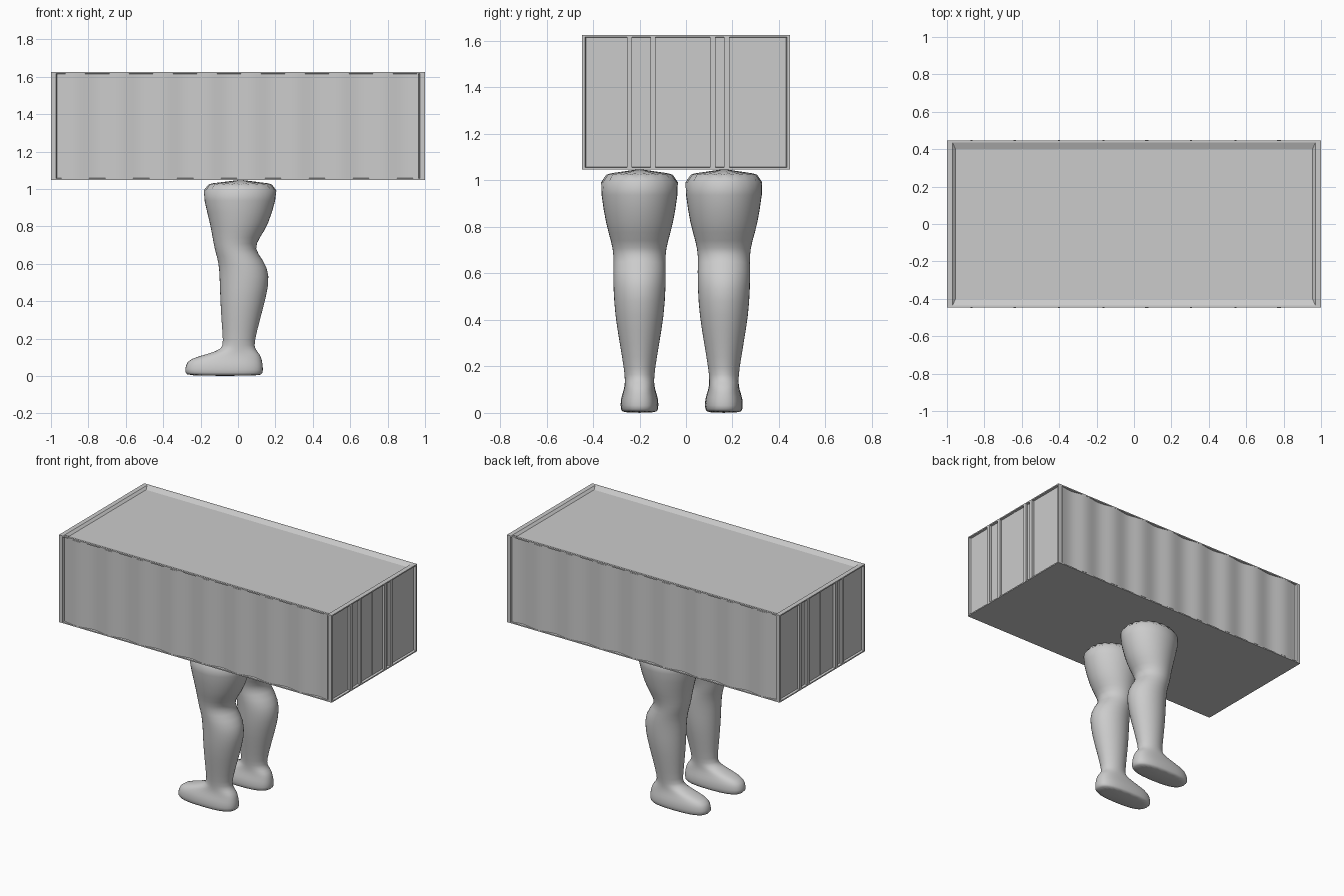
import bpy, bmesh, math
from mathutils import Vector

old = bpy.data.objects.get("Cube")
if old:
    bpy.data.objects.remove(old, do_unlink=True)

grey = bpy.data.materials.new("plain grey")
grey.use_nodes = True
COLOUR = (0.6, 0.6, 0.6, 1)
grey.diffuse_color = COLOUR
grey.node_tree.nodes["Principled BSDF"].inputs["Base Color"].default_value = COLOUR

HALF = Vector((1, 0.447, 0.289))
CENTRE = Vector((0, 0, 1.336))


def finish(name, bm, smooth=False):
    bmesh.ops.recalc_face_normals(bm, faces=bm.faces)
    mesh = bpy.data.meshes.new(name)
    bm.to_mesh(mesh)
    bm.free()
    mesh.materials.append(grey)
    ob = bpy.data.objects.new(name, mesh)
    bpy.context.collection.objects.link(ob)
    for p in mesh.polygons:
        p.use_smooth = smooth
    return ob


def box(name, centre, size):
    bm = bmesh.new()
    bmesh.ops.create_cube(bm, size=1)
    for v in bm.verts:
        v.co = Vector(centre) + v.co * Vector(size)
    return finish(name, bm)


def recess(bm, face, rim, floor, depth):
    """Inset a face to a rim margin, then slope down to a recessed floor."""
    n = face.normal.copy()
    axis = max(range(3), key=lambda i: abs(n[i]))
    for margin, drop in ((rim, 0), (floor, depth)):
        bmesh.ops.inset_individual(bm, faces=[face], thickness=0.002)
        for v in face.verts:
            for i in range(3):
                inner = HALF[i] - (drop if i == axis else margin[i])
                v.co[i] = math.copysign(inner, v.co[i])


# Container body with rimmed roof, sides and ends
bm = bmesh.new()
bmesh.ops.create_cube(bm, size=2)
for v in bm.verts:
    v.co = v.co * HALF
bm.normal_update()
for f in list(bm.faces):
    n = f.normal.copy()
    if n.z > 0.5:
        recess(bm, f, (0.03, 0.012, 0), (0.045, 0.045, 0), 0.014)
    elif abs(n.y) > 0.5:
        recess(bm, f, (0.028, 0, 0.008), (0.032, 0, 0.012), 0.014)
    elif abs(n.x) > 0.5:
        recess(bm, f, (0, 0.012, 0.008), (0, 0.016, 0.011), 0.014)
for v in bm.verts:
    v.co += CENTRE
finish("container_body", bm)

# Gently waved side panels
for side, name in ((-1, "front_panel"), (1, "back_panel")):
    bm = bmesh.new()
    steps, span, pitch = 96, 0.966, 0.235
    outline = []
    for i in range(steps + 1):
        x = -span + 2 * span * i / steps
        wave = 0.006 * math.cos(2 * math.pi * (x + 0.87) / pitch)
        outline.append(bm.verts.new((x, side * (0.442 + wave), 1.056)))
    outline += [bm.verts.new((x, side * 0.425, 1.056)) for x in (span, -span)]
    face = bm.faces.new(outline)
    ext = bmesh.ops.extrude_face_region(bm, geom=[face])["geom"]
    bmesh.ops.translate(bm, vec=(0, 0, 0.56),
                        verts=[g for g in ext if isinstance(g, bmesh.types.BMVert)])
    ob = finish(name, bm)
    bpy.context.view_layer.objects.active = ob
    ob.select_set(True)
    bpy.ops.object.shade_smooth_by_angle(angle=math.radians(35))
    ob.select_set(False)

# Upright lock bars and a door seam on each end
for side, name, bars in ((1, "right_end", (-0.243, -0.142, 0.115, 0.176)),
                         (-1, "left_end", (-0.215, -0.145, 0.15, 0.23))):
    for i, y in enumerate(bars):
        box(f"{name}_bar_{i + 1}", (side * 0.991, y, 1.336), (0.02, 0.023, 0.572))
    box(f"{name}_seam", (side * 0.986, 0, 1.336), (0.006, 0.006, 0.56))

# Leg rings: front x, front z, back x, back z, half width
RINGS = (
    (-0.20, 1.052, 0.225, 1.052, 0.179),
    (-0.185, 0.94, 0.205, 0.94, 0.167),
    (-0.15, 0.81, 0.165, 0.81, 0.147),
    (-0.136, 0.73, 0.118, 0.74, 0.122),
    (-0.125, 0.67, 0.085, 0.68, 0.112),
    (-0.105, 0.61, 0.138, 0.62, 0.115),
    (-0.10, 0.53, 0.174, 0.54, 0.114),
    (-0.097, 0.42, 0.152, 0.42, 0.107),
    (-0.09, 0.30, 0.118, 0.30, 0.086),
    (-0.08, 0.18, 0.088, 0.18, 0.066),
    (-0.085, 0.145, 0.09, 0.145, 0.064),
    (-0.16, 0.118, 0.12, 0.115, 0.064),
    (-0.262, 0.092, 0.13, 0.085, 0.072),
    (-0.282, 0.06, 0.136, 0.05, 0.083),
    (-0.288, 0.015, 0.135, 0.012, 0.082),
    (-0.27, 0.0, 0.12, 0.0, 0.074),
)
SIDES = 20


def leg(name, y0):
    bm = bmesh.new()
    loops = []
    for xf, zf, xb, zb, w in RINGS:
        power = 0.75 if zf < 0.13 else 1
        loop = []
        for k in range(SIDES):
            a = 2 * math.pi * k / SIDES
            c, s = (math.copysign(abs(t) ** power, t) for t in (math.cos(a), math.sin(a)))
            t = (c + 1) / 2
            # the toe end of the shoe is a little narrower than the heel
            loop.append(bm.verts.new((xf + (xb - xf) * t, y0 + w * s, zf + (zb - zf) * t)))
        loops.append(loop)
    for a, b in zip(loops, loops[1:]):
        for k in range(SIDES):
            j = (k + 1) % SIDES
            bm.faces.new((a[k], a[j], b[j], b[k]))
    bm.faces.new(loops[0])
    bm.faces.new(loops[-1])
    ob = finish(name, bm, smooth=True)
    sub = ob.modifiers.new("smooth", 'SUBSURF')
    sub.levels = sub.render_levels = 1


leg("front_leg", -0.2)
leg("back_leg", 0.163)
